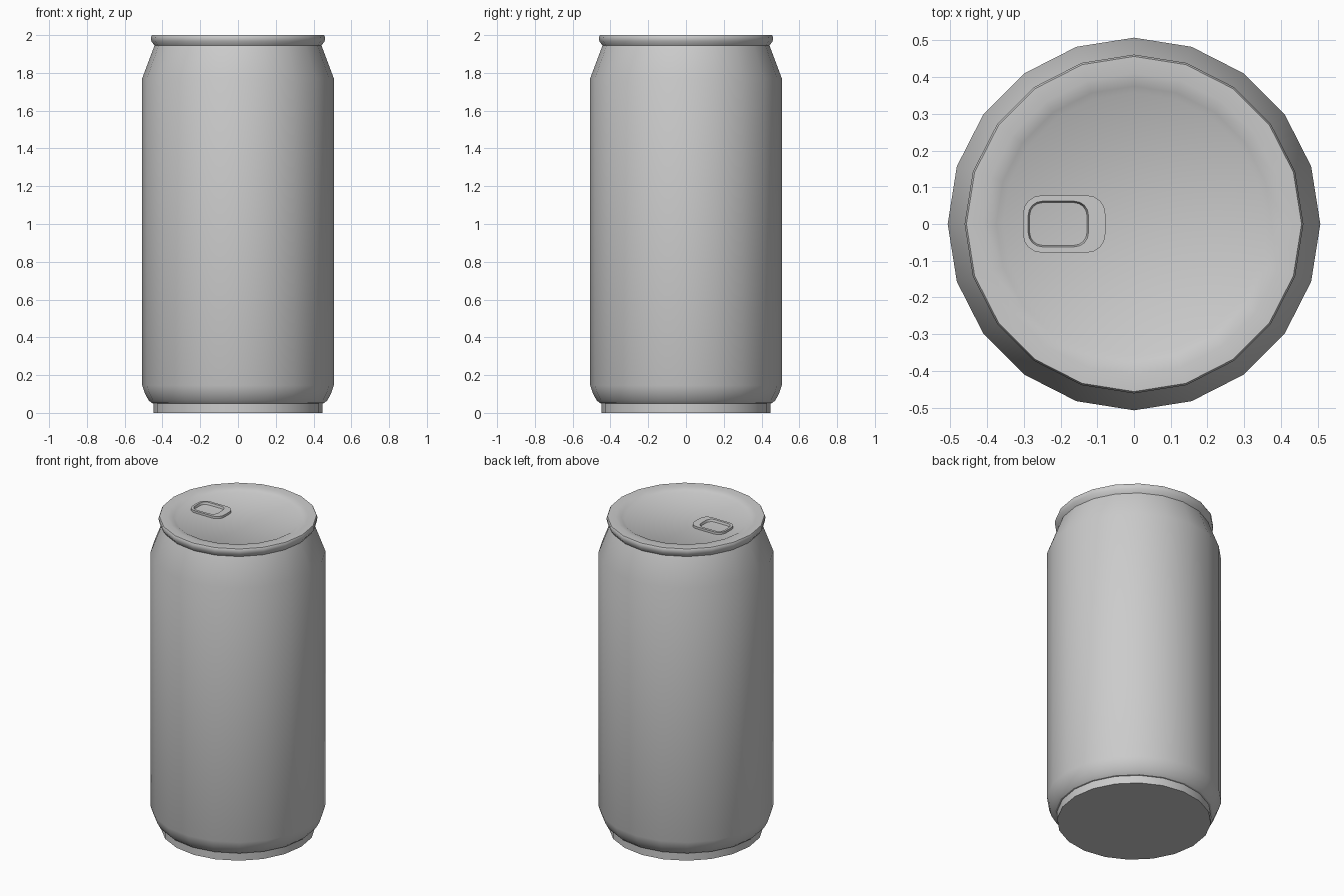
import bpy, bmesh
from math import sin, cos, pi, radians

if "Cube" in bpy.data.objects:
    bpy.data.objects.remove(bpy.data.objects["Cube"])

SIDES = 20


def finish(name, bm, angle=32):
    bmesh.ops.recalc_face_normals(bm, faces=bm.faces)
    mesh = bpy.data.meshes.new(name)
    bm.to_mesh(mesh)
    bm.free()
    ob = bpy.data.objects.new(name, mesh)
    bpy.context.collection.objects.link(ob)
    bpy.ops.object.select_all(action='DESELECT')
    ob.select_set(True)
    bpy.context.view_layer.objects.active = ob
    bpy.ops.object.shade_smooth_by_angle(angle=radians(angle))
    return ob


def loft(bm, rings, closed=False):
    """Skin a list of equal-length point rings with quads."""
    loops = [[bm.verts.new(p) for p in ring] for ring in rings]
    pairs = list(zip(loops, loops[1:]))
    if closed:
        pairs.append((loops[-1], loops[0]))
    for a, b in pairs:
        for i in range(len(a)):
            j = (i + 1) % len(a)
            bm.faces.new((a[i], a[j], b[j], b[i]))
    return loops


def circle(r, z):
    return [(r * cos(2 * pi * i / SIDES), r * sin(2 * pi * i / SIDES), z)
            for i in range(SIDES)]


def rounded_rect(x0, x1, hy, r, z, seg=4):
    pts = []
    corners = [(x1 - r, hy - r), (x0 + r, hy - r), (x0 + r, r - hy), (x1 - r, r - hy)]
    for k, (cx, cy) in enumerate(corners):
        for s in range(seg + 1):
            a = pi / 2 * (k + s / seg)
            pts.append((cx + r * cos(a), cy + r * sin(a), z))
    return pts


# Can shell: base, rounded shoulder, wall, neck, rolled rim and recessed lid
profile = [
    (0.447, 0.0), (0.447, 0.05), (0.457, 0.052), (0.474, 0.068), (0.494, 0.105),
    (0.507, 0.145), (0.507, 1.772), (0.442, 1.945), (0.459, 1.968),
    (0.461, 1.99), (0.456, 2.0), (0.41, 2.0), (0.375, 1.992), (0.357, 1.981),
]
bm = bmesh.new()
loops = loft(bm, [circle(r, z) for r, z in profile])
bm.faces.new(loops[0])
bm.faces.new(loops[-1])
finish("can_body", bm)

# Pull tab: rounded plate with a finger hole
bm = bmesh.new()
loft(bm, [
    rounded_rect(-0.302, -0.078, 0.078, 0.05, 1.981),
    rounded_rect(-0.302, -0.078, 0.078, 0.05, 1.995),
    rounded_rect(-0.288, -0.124, 0.062, 0.038, 1.995),
    rounded_rect(-0.284, -0.128, 0.058, 0.035, 1.981),
], closed=True)
finish("pull_tab", bm)
